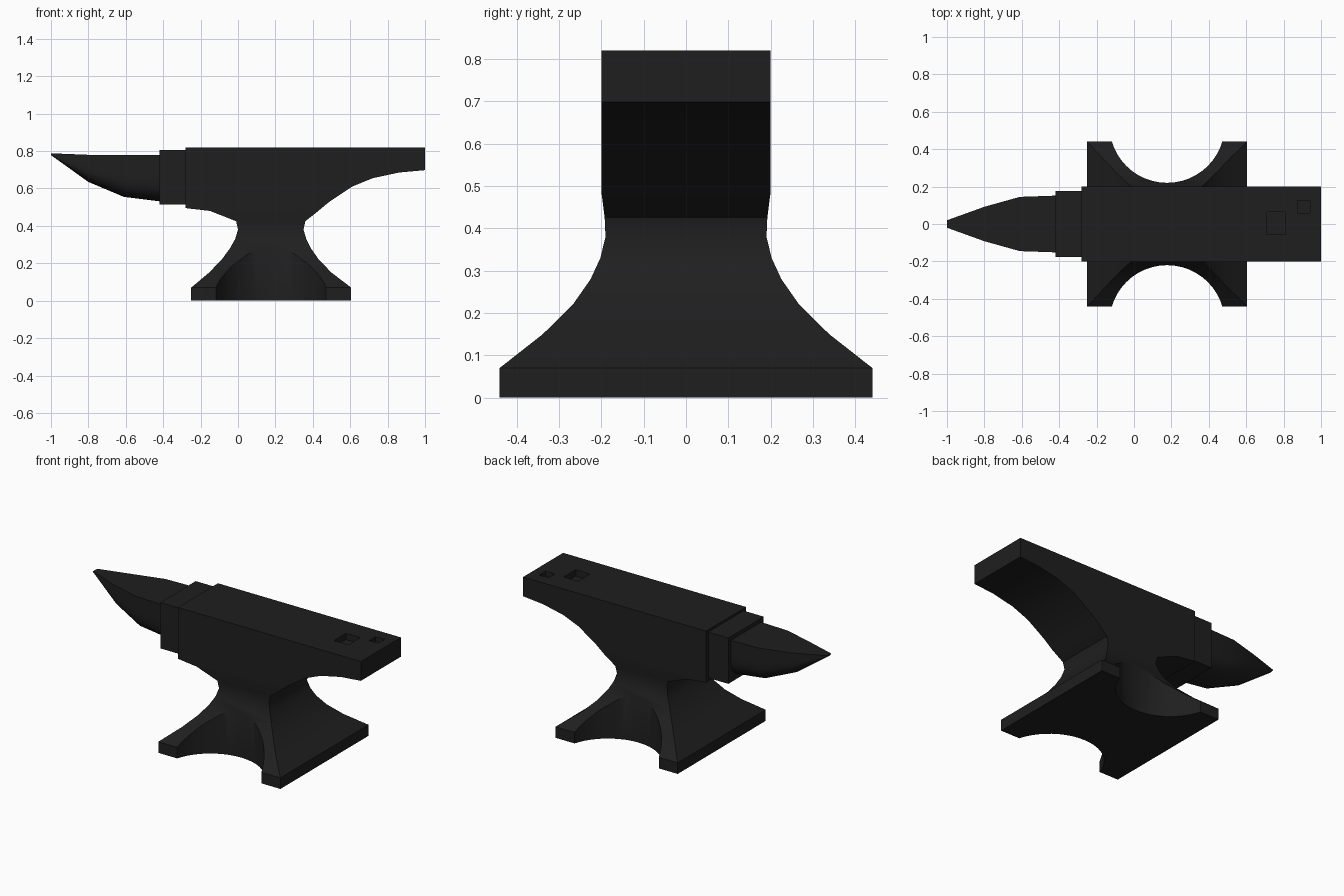
import bpy, bmesh, math

if "Cube" in bpy.data.objects:
    bpy.data.objects.remove(bpy.data.objects["Cube"])

iron = bpy.data.materials.new("dark_iron")
iron.diffuse_color = (0.0135, 0.0135, 0.0135, 1)
iron.use_nodes = True
iron.node_tree.nodes["Principled BSDF"].inputs["Base Color"].default_value = iron.diffuse_color


def loft(name, rings):
    """Closed skin over a list of equally long point rings."""
    bm = bmesh.new()
    loops = [[bm.verts.new(p) for p in ring] for ring in rings]
    for a, b in zip(loops, loops[1:]):
        for i in range(len(a)):
            j = (i + 1) % len(a)
            bm.faces.new((a[i], a[j], b[j], b[i]))
    bm.faces.new(loops[0])
    bm.faces.new(loops[-1])
    bmesh.ops.recalc_face_normals(bm, faces=bm.faces)
    me = bpy.data.meshes.new(name)
    bm.to_mesh(me)
    bm.free()
    me.materials.append(iron)
    ob = bpy.data.objects.new(name, me)
    bpy.context.collection.objects.link(ob)
    return ob


def rect(z, x0, x1, y0, y1):
    return [(x0, y0, z), (x1, y0, z), (x1, y1, z), (x0, y1, z)]


def box(name, x0, x1, y0, y1, z0, z1):
    return loft(name, [rect(z0, x0, x1, y0, y1), rect(z1, x0, x1, y0, y1)])


def activate(ob):
    bpy.ops.object.select_all(action='DESELECT')
    bpy.context.view_layer.objects.active = ob
    ob.select_set(True)


def cut(ob, cutter):
    cutter.hide_render = True
    activate(ob)
    mod = ob.modifiers.new("cut", 'BOOLEAN')
    mod.operation = 'DIFFERENCE'
    mod.solver = 'EXACT'
    mod.object = cutter
    bpy.ops.object.modifier_apply(modifier=mod.name)
    bpy.data.objects.remove(cutter)


# Body: flared foot, waist, curved heel and face as stacked rectangles
# height, left x, right x, half width
levels = [
    (0, -.25, .605, .44), (.07, -.25, .605, .44), (.15, -.155, .50, .338),
    (.22, -.087, .432, .267), (.28, -.043, .39, .225), (.33, -.015, .365, .202),
    (.38, 0, .35, .19), (.425, -.01, .36, .192), (.48, -.15, .43, .199),
    (.495, -.28, .447, .2), (.53, -.28, .49, .2), (.61, -.28, .61, .2),
    (.655, -.28, .72, .2), (.685, -.28, .86, .2), (.698, -.28, 1, .2),
    (.82, -.28, 1, .2)]
body = loft("anvil_body", [rect(z, a, b, -y, y) for z, a, b, y in levels])

# Round notches in both long sides of the foot
for side in (-1, 1):
    rings = [[(.177 + .308 * math.cos(t * math.tau / 48),
               side * .528 + .308 * math.sin(t * math.tau / 48), z)
              for t in range(48)] for z in (-.1, .4)]
    cut(body, loft("notch_cutter", rings))

# Square tool hole and small punch hole in the face
cut(body, box("tool_hole_cutter", .71, .81, -.055, .065, .78, .9))
cut(body, box("punch_hole_cutter", .875, .94, .06, .125, .79, .9))

# Step block between face and horn
step = box("step_block", -.42, -.27, -.177, .177, .515, .805)


# Horn: flat top with square edges, full round belly, blunt tip
def horn_ring(x, half, low, top, n=16):
    mid = low + (top - low) * .55
    pts = [(x, half, top)]
    for i in range(n + 1):
        a = math.pi * i / n
        y = half * math.copysign(abs(math.cos(a)) ** .75, math.cos(a))
        pts.append((x, y, mid - (mid - low) * math.sin(a) ** .75))
    return pts + [(x, -half, top)]


horn = loft("horn", [horn_ring(*r) for r in (
    (-.41, .152, .53, .78), (-.61, .145, .555, .78),
    (-.80, .092, .635, .78), (-1, .02, .778, .788))])

for ob in (body, step, horn):
    activate(ob)
    bpy.ops.object.shade_smooth_by_angle(angle=math.radians(38))
